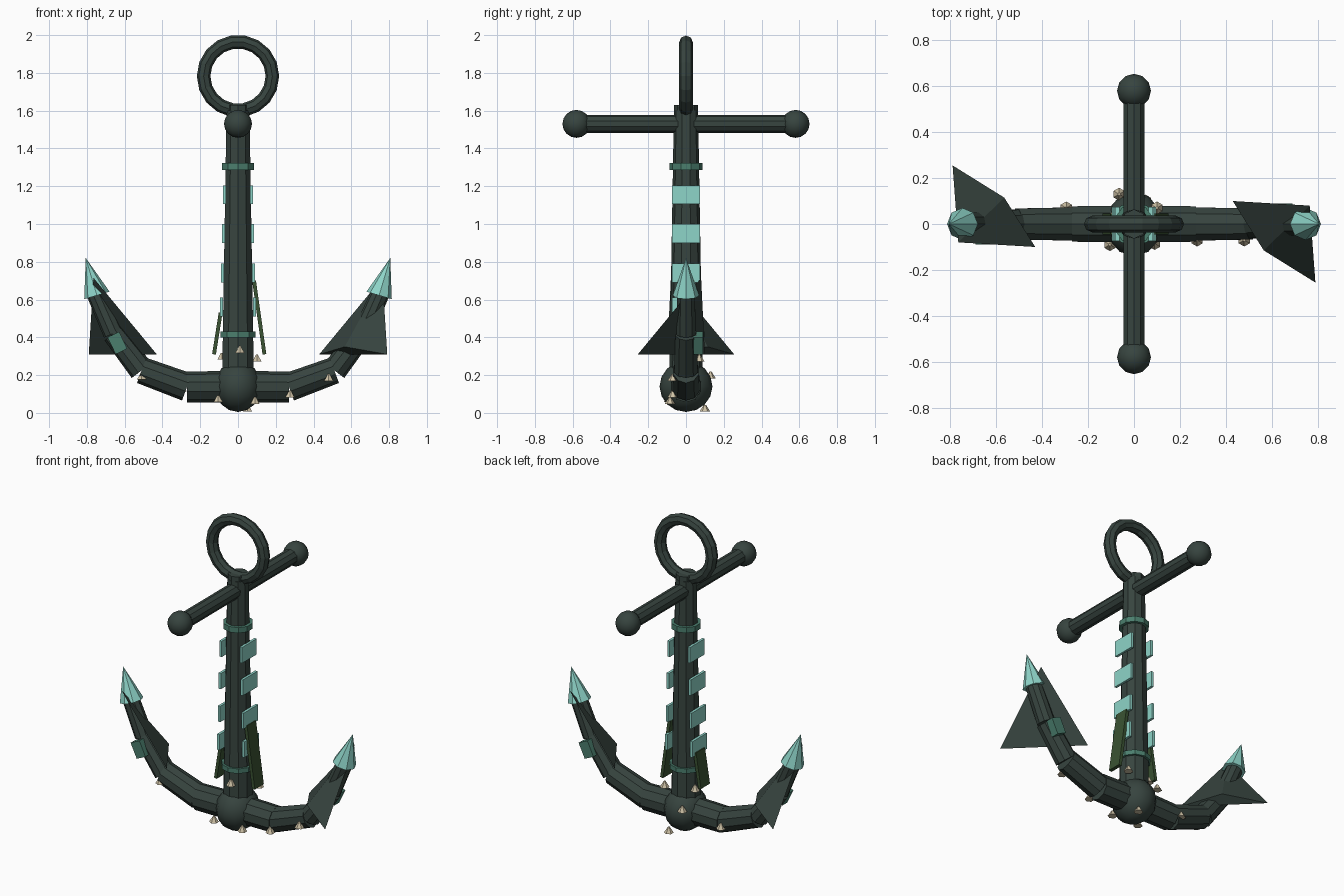
import bpy, bmesh
from mathutils import Vector, Matrix

cube = bpy.data.objects.get("Cube")
if cube:
    bpy.data.objects.remove(cube, do_unlink=True)


def material(name, rgb):
    m = bpy.data.materials.new(name)
    m.use_nodes = True
    m.diffuse_color = (*rgb, 1)
    m.node_tree.nodes["Principled BSDF"].inputs["Base Color"].default_value = (*rgb, 1)
    return m


IRON = material("dark iron", (0.038, 0.058, 0.050))
TEAL = material("pale teal", (0.27, 0.66, 0.58))
VERDIGRIS = material("verdigris", (0.07, 0.21, 0.155))
KELP = material("kelp green", (0.042, 0.085, 0.032))
SHELL = material("shell cream", (0.62, 0.54, 0.38))


def finish(name, bm, mat, smooth=False):
    bmesh.ops.recalc_face_normals(bm, faces=bm.faces)
    for f in bm.faces:
        f.smooth = smooth
    mesh = bpy.data.meshes.new(name)
    bm.to_mesh(mesh)
    bm.free()
    mesh.materials.append(mat)
    ob = bpy.data.objects.new(name, mesh)
    bpy.context.collection.objects.link(ob)
    return ob


def rod(name, a, b, r1, r2, mat, sides=10):
    """Tapered cylinder between two points."""
    a, b = Vector(a), Vector(b)
    d = b - a
    mat4 = Matrix.Translation((a + b) / 2) @ d.to_track_quat('Z', 'Y').to_matrix().to_4x4()
    bm = bmesh.new()
    bmesh.ops.create_cone(bm, cap_ends=True, segments=sides, radius1=r1,
                          radius2=r2, depth=d.length, matrix=mat4)
    return finish(name, bm, mat)


def ball(name, centre, size):
    bm = bmesh.new()
    bmesh.ops.create_uvsphere(bm, u_segments=12, v_segments=8, radius=1,
                              matrix=Matrix.LocRotScale(Vector(centre), None, Vector(size)))
    return finish(name, bm, IRON, True)


def slab(name, a, b, width, thick, mat):
    """Flat strip whose length runs from a to b, with its width along y."""
    a, b = Vector(a), Vector(b)
    z = (b - a).normalized()
    x = Vector((0, 1, 0)).cross(z).normalized()
    rot = Matrix((x, z.cross(x), z)).transposed()
    bm = bmesh.new()
    bmesh.ops.create_cube(bm, size=1, matrix=Matrix.LocRotScale(
        (a + b) / 2, rot.to_quaternion(), Vector((thick, width, (b - a).length))))
    return finish(name, bm, mat)


# Shank with its head and bands
rod("shank", (0, 0, 0.2), (0, 0, 1.6), 0.088, 0.064, IRON)
rod("shank_head", (0, 0, 1.56), (0, 0, 1.63), 0.064, 0.064, IRON, 8).scale.x = 0.88
rod("upper_band", (0, 0, 1.287), (0, 0, 1.322), 0.088, 0.088, VERDIGRIS)
rod("lower_band", (0, 0, 0.4), (0, 0, 0.43), 0.098, 0.098, VERDIGRIS)
ball("crown", (0, 0, 0.14), (0.124, 0.14, 0.135))

# Cross stock with end balls
rod("stock", (0, -0.58, 1.53), (0, 0.58, 1.53), 0.048, 0.048, IRON)
for side, word in ((-1, "front"), (1, "back")):
    ball(word + "_stock_ball", (0, side * 0.58, 1.53), (0.074,) * 3)

# Ring
bpy.ops.mesh.primitive_torus_add(location=(0, 0, 1.783), rotation=(1.5708, 0, 0),
                                 major_segments=18, minor_segments=8,
                                 major_radius=0.182, minor_radius=0.036)
ring = bpy.context.object
ring.name = "ring"
ring.data.materials.append(IRON)

# The two arms are half-turn copies of each other
ARM = [(0, 0.14), (0.27, 0.137), (0.51, 0.225), (0.66, 0.42), (0.765, 0.66)]
RADII = [0.084, 0.076, 0.066, 0.054, 0.044]
for s, word in ((1, "left"), (-1, "right")):
    def turn(x, y, z):
        return Vector((s * x, s * y, z))

    for i in range(4):
        (x1, z1), (x2, z2) = ARM[i], ARM[i + 1]
        rod(f"{word}_arm_{i + 1}", turn(x1, 0, z1), turn(x2, 0, z2),
            RADII[i], RADII[i + 1] + 0.005, IRON)
    rod(word + "_tip", turn(0.747, 0, 0.622), turn(0.806, 0, 0.82), 0.07, 0, TEAL, 8)

    # Fluke: a skewed, flattened three-sided spike
    bm = bmesh.new()
    a, b, d, top = [bm.verts.new(turn(*p)) for p in (
        (0.79, -0.255, 0.31), (0.43, 0.1, 0.31), (0.565, -0.115, 0.35), (0.765, 0.08, 0.715))]
    for tri in ((a, b, d), (a, b, top), (b, d, top), (d, a, top)):
        bm.faces.new(tri)
    finish(word + "_fluke", bm, IRON)

    slab(word + "_arm_patch", turn(0.617, 0.065, 0.325), turn(0.66, 0.065, 0.415),
         0.05, 0.068, VERDIGRIS)

    # Pale plates down the shank side
    for k, z in enumerate((1.155, 0.95, 0.74, 0.56)):
        x = 0.072 + 0.005 * k
        slab(f"{word}_shank_plate_{k + 1}", turn(x, 0, z - 0.05), turn(x, 0, z + 0.05),
             0.146, 0.016, TEAL)

# Kelp strips
slab("left_kelp", (0.14, 0, 0.31), (0.085, 0, 0.7), 0.09, 0.02, KELP)
slab("right_kelp", (-0.127, 0, 0.31), (-0.092, 0, 0.53), 0.09, 0.02, KELP)

# Barnacles
SPOTS = [(-0.085, 0.03, 0.3), (0.01, -0.085, 0.335), (0.1, 0.07, 0.29),
         (-0.105, -0.09, 0.075), (0.09, -0.085, 0.065), (0.05, 0.1, 0.025),
         (-0.065, 0.13, 0.2), (0.275, -0.07, 0.1), (0.48, -0.07, 0.187),
         (-0.51, -0.05, 0.195), (-0.295, 0.07, 0.13)]
for i, p in enumerate(SPOTS):
    c, up = Vector(p), Vector((0, 0, 0.018))
    rod(f"barnacle_{i + 1}", c - up, c + up, 0.028, 0.006, SHELL, 6)
